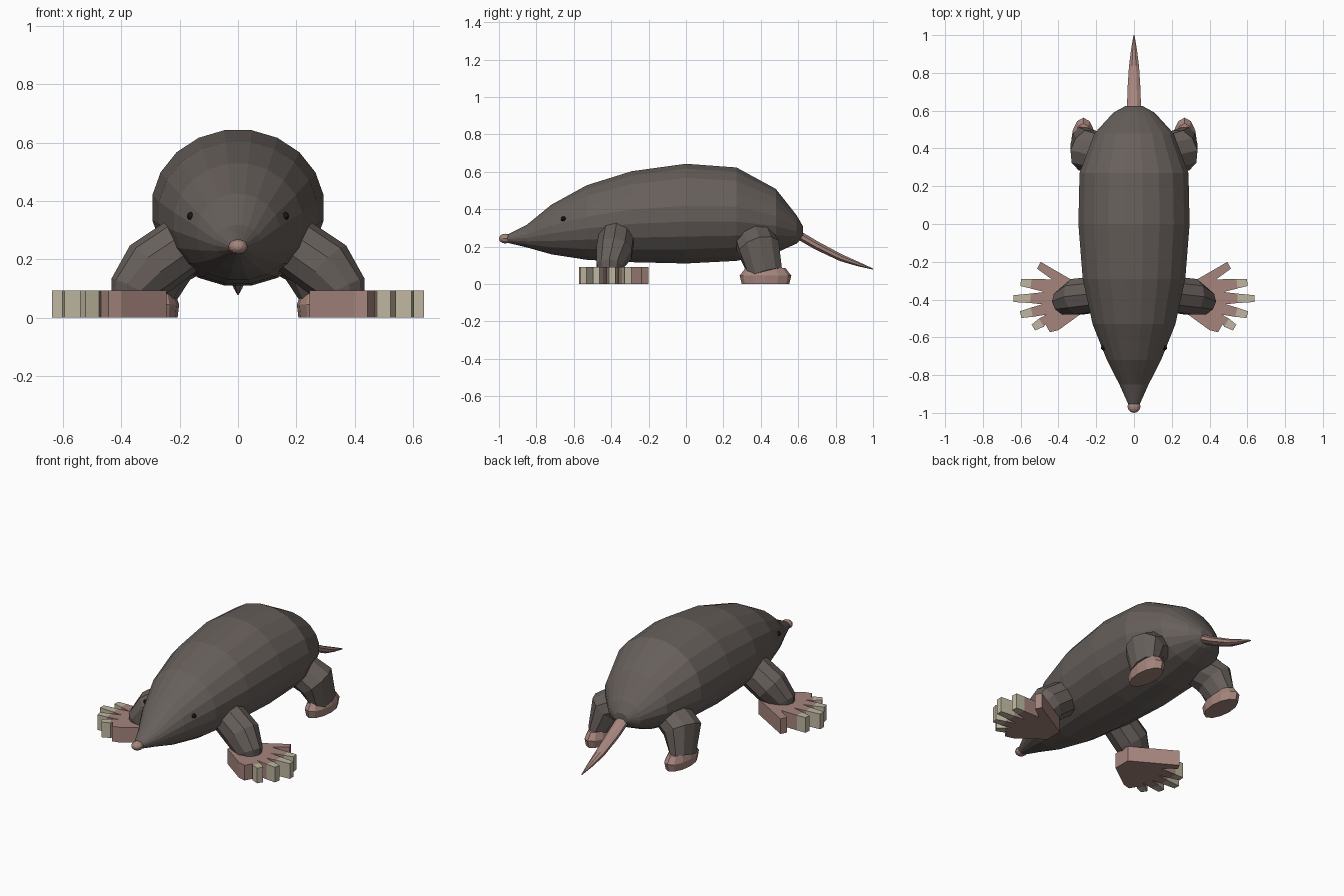
import bpy, bmesh, math
from mathutils import Vector, Matrix

if "Cube" in bpy.data.objects:
    bpy.data.objects.remove(bpy.data.objects["Cube"])


def material(name, rgb):
    m = bpy.data.materials.new(name)
    m.diffuse_color = (*rgb, 1)
    m.use_nodes = True
    m.node_tree.nodes["Principled BSDF"].inputs["Base Color"].default_value = m.diffuse_color
    return m


FUR = material("fur", (0.135, 0.115, 0.105))
SKIN = material("skin", (0.38, 0.235, 0.205))
CLAW = material("claw", (0.52, 0.47, 0.35))
BLACK = material("black", (0.01, 0.01, 0.01))


def finish(name, bm, mat, mirror=False):
    bmesh.ops.recalc_face_normals(bm, faces=bm.faces)
    me = bpy.data.meshes.new(name)
    bm.to_mesh(me)
    bm.free()
    me.materials.append(mat)
    ob = bpy.data.objects.new(name, me)
    bpy.context.collection.objects.link(ob)
    if mirror:
        ob.modifiers.new("mirror", 'MIRROR').use_clip = False
    return ob


def loft(name, rings, mat, mirror=False):
    """Skin a list of closed rings of points and cap both ends."""
    bm = bmesh.new()
    vs = [[bm.verts.new(p) for p in r] for r in rings]
    n = len(vs[0])
    for a, b in zip(vs, vs[1:]):
        for i in range(n):
            j = (i + 1) % n
            bm.faces.new((a[i], a[j], b[j], b[i]))
    bm.faces.new(vs[0])
    bm.faces.new(vs[-1])
    return finish(name, bm, mat, mirror)


def tube(name, path, ref, sides, mat, mirror=False):
    """path: (x, y, z, radius along ref, radius across)"""
    pts = [Vector(p[:3]) for p in path]
    rings = []
    for k, p in enumerate(pts):
        t = Vector()
        if k > 0:
            t += (p - pts[k - 1]).normalized()
        if k < len(pts) - 1:
            t += (pts[k + 1] - p).normalized()
        t.normalize()
        u = (Vector(ref) - t * t.dot(Vector(ref))).normalized()
        v = t.cross(u)
        ring = []
        for i in range(sides):
            a = 2 * math.pi * (i + 0.5) / sides
            ring.append(p + u * math.cos(a) * path[k][3] + v * math.sin(a) * path[k][4])
        rings.append(ring)
    return loft(name, rings, mat, mirror)


def ball(name, loc, scale, mat, u=10, v=6, mirror=False):
    bm = bmesh.new()
    m = Matrix.Translation(loc) @ Matrix.Diagonal((*scale, 1)) @ Matrix.Rotation(math.pi / 2, 4, 'X')
    bmesh.ops.create_uvsphere(bm, u_segments=u, v_segments=v, radius=1, matrix=m)
    return finish(name, bm, mat, mirror)


def prism(name, outlines, z0, z1, mat):
    bm = bmesh.new()
    for pts in outlines:
        f = bm.faces.new([bm.verts.new((x, y, z0)) for x, y in pts])
        g = bmesh.ops.extrude_face_region(bm, geom=[f])
        for e in g["geom"]:
            if isinstance(e, bmesh.types.BMVert):
                e.co.z = z1
    return finish(name, bm, mat, True)


# Body: 20-sided rings along y (y, half width, bottom, top)
body = [(-0.96, 0.028, 0.222, 0.262), (-0.85, 0.078, 0.195, 0.318),
        (-0.72, 0.145, 0.158, 0.425), (-0.53, 0.222, 0.128, 0.53),
        (-0.29, 0.275, 0.115, 0.605), (0.0, 0.298, 0.108, 0.645),
        (0.27, 0.292, 0.122, 0.625), (0.48, 0.212, 0.165, 0.51),
        (0.59, 0.11, 0.215, 0.37), (0.625, 0.045, 0.25, 0.31)]
rings = []
for y, w, b, t in body:
    ang = [2 * math.pi * (i + 0.5) / 20 for i in range(20)]
    rings.append([(w * math.sin(a), y, (b + t) / 2 + (t - b) / 2 * math.cos(a) * 1.005) for a in ang])
loft("body", rings, FUR)

# Face
ball("nose", (0, -0.966, 0.243), (0.034, 0.034, 0.026), SKIN, 12, 8)
ball("eyes", (0.162, -0.655, 0.348), (0.014, 0.014, 0.014), BLACK, 8, 6, True)

# Tail
tube("tail", [(0, 0.58, 0.275, 0.04, 0.025), (0, 0.70, 0.205, 0.038, 0.024),
              (0, 0.83, 0.14, 0.029, 0.02), (0, 0.92, 0.107, 0.017, 0.013),
              (0, 1.0, 0.08, 0.003, 0.003)], (1, 0, 0), 8, SKIN)

# Legs
tube("front_legs", [(0.18, -0.37, 0.255, 0.098, 0.1), (0.30, -0.385, 0.17, 0.1, 0.105),
                    (0.362, -0.41, 0.095, 0.072, 0.082), (0.375, -0.41, 0.05, 0.055, 0.06)],
     (0, 1, 0), 10, FUR, True)
tube("hind_legs", [(0.17, 0.365, 0.24, 0.11, 0.1), (0.25, 0.39, 0.19, 0.115, 0.105),
                   (0.277, 0.425, 0.06, 0.095, 0.06)], (0, 1, 0), 10, FUR, True)

# Hind feet: flattened bevelled pads
foot = []
for z, s in ((0, 0.92), (0.045, 1.0), (0.085, 0.78)):
    foot.append([(0.268 + 0.066 * s * math.cos(a), 0.425 + 0.138 * s * math.sin(a), z)
                 for a in [2 * math.pi * i / 12 for i in range(12)]])
loft("hind_feet", foot, SKIN, True)

# Digging hands: fan-shaped palm with fingers, pale claw tips
H = 0.092
valleys = [(0.435, -0.293), (0.475, -0.36), (0.485, -0.425), (0.465, -0.48), (0.44, -0.52)]
fingers = [((0.60, -0.31), 0.055), ((0.638, -0.395), 0.09),
           ((0.60, -0.48), 0.06), ((0.533, -0.548), 0.05)]  # tip, claw length
palm = [(0.245, -0.345), (0.495, -0.20), (0.513, -0.237)]
claws = []
for k, (tip, length) in enumerate(fingers):
    a, b, t = Vector(valleys[k]), Vector(valleys[k + 1]), Vector(tip)
    d = (t - (a + b) / 2).normalized()
    n = Vector((-d.y, d.x))
    root = t - d * length
    palm += [a, root + n * 0.025, root - n * 0.025]
    claws.append([root + n * 0.025, t + n * 0.018, t - n * 0.018, root - n * 0.025])
palm += [(0.47, -0.53), (0.445, -0.573), (0.40, -0.562), (0.245, -0.45)]
prism("hands", [[tuple(p) for p in palm]], 0, H, SKIN)
prism("claws", claws, 0, H, CLAW)
